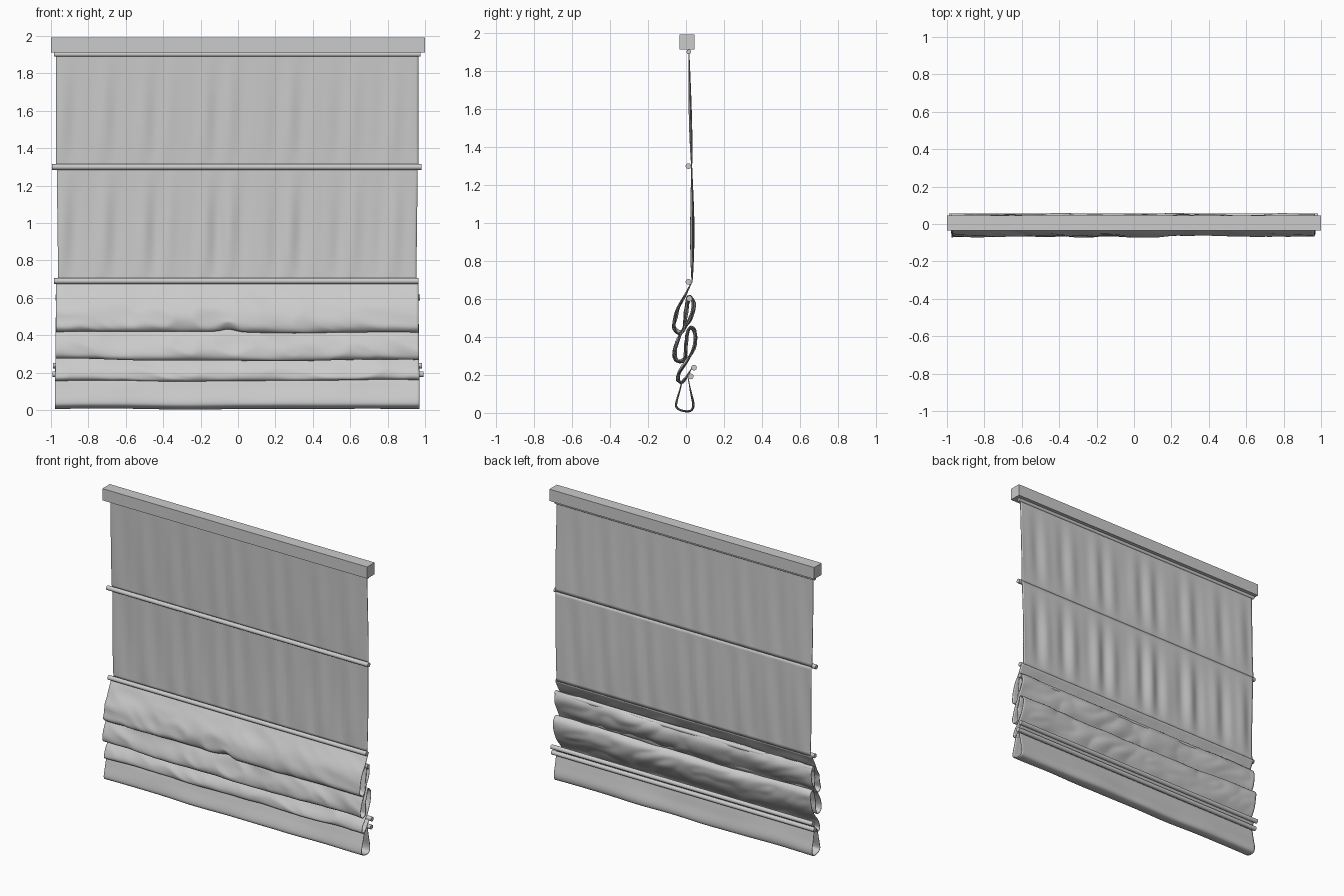
import bpy, math
from mathutils import Vector, noise

cube = bpy.data.objects.get("Cube")
if cube:
    bpy.data.objects.remove(cube)

grey = bpy.data.materials.new("light grey")
grey.use_nodes = True
grey.diffuse_color = (0.6, 0.6, 0.6, 1)
grey.node_tree.nodes["Principled BSDF"].inputs["Base Color"].default_value = (0.6, 0.6, 0.6, 1)


def finish(obj, name, smooth=True):
    obj.name = name
    obj.data.materials.clear()
    obj.data.materials.append(grey)
    if smooth:
        bpy.ops.object.select_all(action="DESELECT")
        obj.select_set(True)
        bpy.context.view_layer.objects.active = obj
        bpy.ops.object.shade_smooth_by_angle(angle=math.radians(50))


def box(name, size, centre):
    bpy.ops.mesh.primitive_cube_add(size=1, location=centre)
    obj = bpy.context.object
    obj.scale = size
    finish(obj, name, False)


def rod(name, x0, x1, y, z, radius=0.015):
    bpy.ops.mesh.primitive_cylinder_add(vertices=16, radius=radius, depth=x1 - x0,
                                        location=((x0 + x1) / 2, y, z),
                                        rotation=(0, math.pi / 2, 0))
    finish(bpy.context.object, name)


def spline(points, steps):
    """Smooth path through points (Catmull-Rom)."""
    p = [Vector(q) for q in points]
    p = [2 * p[0] - p[1]] + p + [2 * p[-1] - p[-2]]
    path = []
    for i in range(1, len(p) - 2):
        a, b, c, d = p[i - 1:i + 3]
        for k in range(steps):
            t = k / steps
            path.append(0.5 * (2 * b + (c - a) * t + (2 * a - 5 * b + 4 * c - d) * t ** 2
                               + (3 * b - a - 3 * c + d) * t ** 3))
    return path + [p[-2]]


def sheet(name, path, half_width, move, columns=150):
    """Sweep a (y, z) path across the blind, letting move() shape the cloth."""
    verts, faces = [], []
    for r, (y, z) in enumerate(path):
        for c in range(columns + 1):
            u = 2 * c / columns - 1
            x = u * half_width(r / (len(path) - 1)) - 0.004
            dy, dz = move(x, y, z, r / (len(path) - 1))
            verts.append((x, y + dy, z + dz))
    n = columns + 1
    for r in range(len(path) - 1):
        for c in range(columns):
            a = r * n + c
            faces.append((a, a + n, a + n + 1, a + 1))
    mesh = bpy.data.meshes.new(name)
    mesh.from_pydata(verts, [], faces)
    obj = bpy.data.objects.new(name, mesh)
    bpy.context.collection.objects.link(obj)
    thick = obj.modifiers.new("cloth thickness", "SOLIDIFY")
    thick.thickness = 0.005
    thick.offset = 0
    finish(obj, name)


# Soft vertical pleats, flat at the rods and deeper low down in a panel
def pleats(depth):
    def move(x, y, z, t):
        wave = math.sin(34 * x + 2.5 * math.sin(3.1 * x)) + 0.5 * math.sin(57 * x + 1 + t)
        fade = math.sin(math.pi * t ** 1.3) ** 0.8 if 0 < t < 1 else 0
        return depth * fade * wave, 0
    return move


# Gathered folds: broad sag, creases and one pinched kink near the middle
def creases(x, y, z, t):
    loose = min(1, 10 * t, 10 * (1 - t))
    soft = noise.noise(Vector((3.5 * x, 8 * z, 5 * t)))
    sharp = abs(noise.noise(Vector((6 * x + 5 * z, 9 * z, 8 * t + 4))))
    dy = loose * (0.012 * soft + 0.014 * sharp - 0.004)
    dz = loose * 0.012 * noise.noise(Vector((1.8 * x, 2.5 * t, 7)))
    front = max(0, -y) / 0.06
    kink = math.exp(-((x + 0.05) / 0.05) ** 2) * math.exp(-((z - 0.43) / 0.04) ** 2)
    return dy, dz * (0 if z < 0.06 else 1) + 0.025 * kink * front


# Lower hem pocket hangs with only light waves
def hem_waves(x, y, z, t):
    low = max(0, 1 - z / 0.19)
    return (0.008 * low * noise.noise(Vector((3 * x, 6 * z, 2 * t))),
            0.006 * low * (1 + noise.noise(Vector((2 * x, 1, 3)))))


# Head rail with the fixing batten beneath it
box("head_rail", (2, 0.08, 0.08), (0, 0.005, 1.953))
rod("top_batten", -0.985, 0.975, 0.015, 1.902, 0.012)

# Flat upper panels
sheet("upper_panel", spline([(0.015, 1.91), (0.022, 1.6), (0.03, 1.3)], 14),
      lambda t: 0.968, pleats(0.004))
sheet("middle_panel", spline([(0.03, 1.3), (0.033, 1.0), (0.032, 0.69)], 14),
      lambda t: 0.965 - 0.008 * t, pleats(0.006))

# Stacked folds, looping forward over each hidden rod
folds = [(0.032, 0.69), (0.0, 0.63), (-0.045, 0.54), (-0.062, 0.45), (-0.04, 0.418),
         (-0.01, 0.44), (0.0, 0.53), (0.02, 0.612), (0.042, 0.57), (0.02, 0.49),
         (-0.025, 0.42), (-0.055, 0.34), (-0.06, 0.29), (-0.035, 0.272), (-0.005, 0.29),
         (0.0, 0.37), (0.02, 0.448), (0.05, 0.42), (0.042, 0.35), (0.01, 0.28),
         (-0.035, 0.21), (-0.042, 0.17), (-0.02, 0.158), (0.005, 0.19), (0.03, 0.235)]
sheet("gathered_folds", spline(folds, 5), lambda t: 0.968 + 0.006 * t, creases)

hem = [(0.015, 0.19), (-0.015, 0.175), (-0.035, 0.11), (-0.052, 0.04), (-0.04, 0.015),
       (0.0, 0.003), (0.03, 0.01), (0.038, 0.045), (0.025, 0.11), (0.012, 0.18)]
sheet("bottom_hem", spline(hem, 5), lambda t: 0.974, hem_waves)

# Stiffening rods
rod("upper_rod", -0.995, 0.98, 0.013, 1.3)
rod("middle_rod", -0.985, 0.965, 0.013, 0.69)
rod("fold_rod", -0.975, 0.972, 0.018, 0.602)
rod("rear_rod", -0.99, 0.985, 0.042, 0.238)
rod("lower_rod", -0.992, 0.992, 0.025, 0.192)
